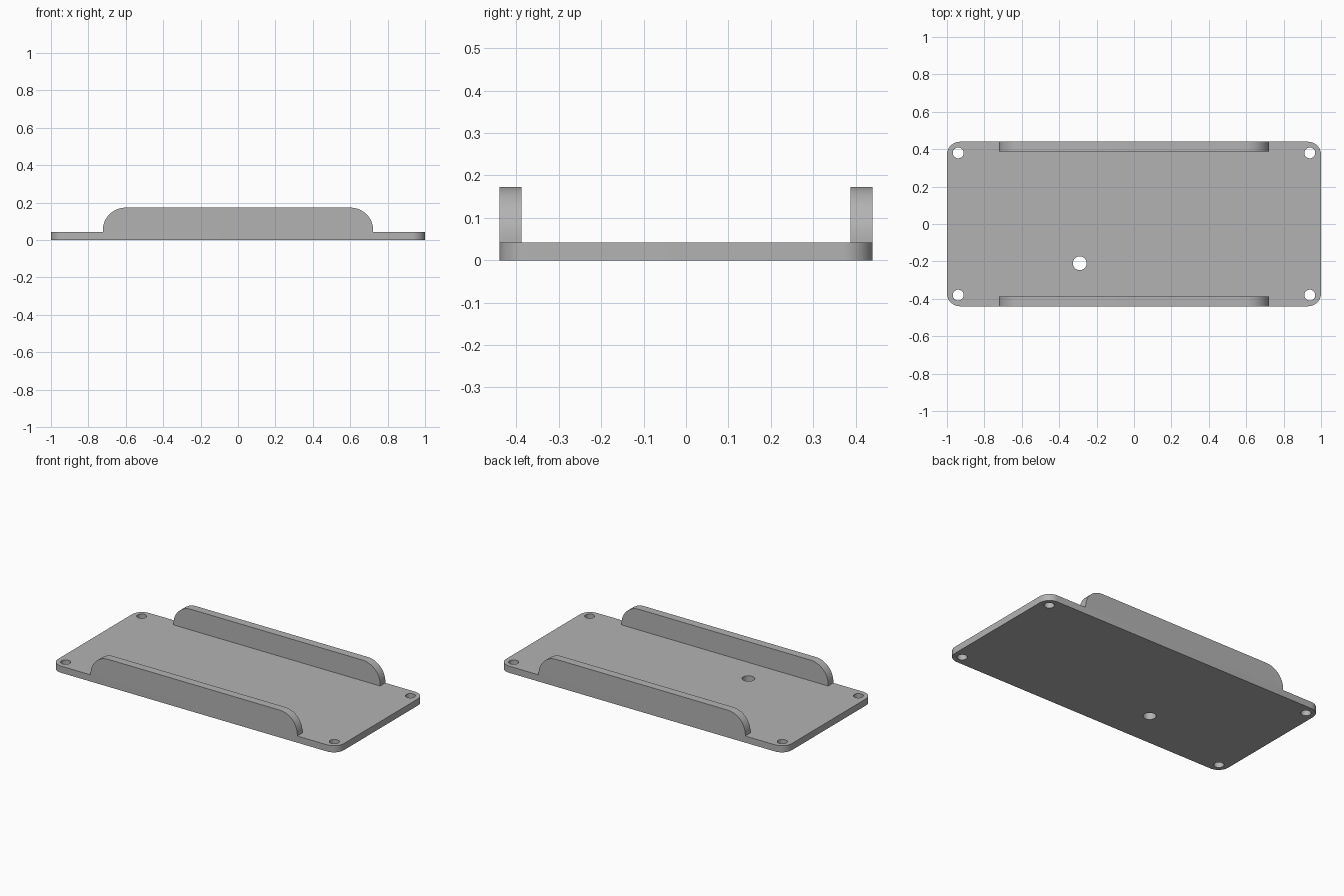
import bpy, bmesh
from math import sin, cos, pi, radians
from mathutils import Matrix

cube = bpy.data.objects.get("Cube")
if cube:
    bpy.data.objects.remove(cube, do_unlink=True)

LENGTH, WIDTH, PLATE_H = 1.0, 0.44, 0.042    # half length, half width, thickness
RAIL_X, RAIL_T, RAIL_TOP, RAIL_R = 0.723, 0.052, 0.173, 0.122

grey = bpy.data.materials.new("plain grey")
grey.use_nodes = True
colour = (0.45, 0.45, 0.45, 1)
grey.diffuse_color = colour
grey.node_tree.nodes["Principled BSDF"].inputs["Base Color"].default_value = colour


def arc(cx, cy, r, start, end, steps):
    """Points along an arc, angles in degrees."""
    angles = [radians(start + (end - start) * i / steps) for i in range(steps + 1)]
    return [(cx + r * cos(a), cy + r * sin(a)) for a in angles]


def extruded(name, loops, depth, matrix):
    """Solid from closed outlines; inner outlines become holes."""
    curve = bpy.data.curves.new(name, "CURVE")
    curve.dimensions = "2D"
    curve.fill_mode = "BOTH"
    curve.extrude = depth / 2
    for loop in loops:
        spline = curve.splines.new("POLY")
        spline.points.add(len(loop) - 1)
        for point, (x, y) in zip(spline.points, loop):
            point.co = (x, y, 0, 1)
        spline.use_cyclic_u = True
    temp = bpy.data.objects.new(name + " outline", curve)
    bpy.context.collection.objects.link(temp)
    bpy.context.view_layer.update()
    mesh = bpy.data.meshes.new_from_object(
        temp.evaluated_get(bpy.context.evaluated_depsgraph_get()))
    bpy.data.objects.remove(temp, do_unlink=True)
    bpy.data.curves.remove(curve)

    bm = bmesh.new()
    bm.from_mesh(mesh)
    bmesh.ops.remove_doubles(bm, verts=bm.verts, dist=0.0001)
    bmesh.ops.transform(bm, matrix=matrix, verts=bm.verts)
    bmesh.ops.recalc_face_normals(bm, faces=bm.faces)
    bm.to_mesh(mesh)
    bm.free()
    mesh.name = name
    mesh.materials.clear()
    mesh.materials.append(grey)
    obj = bpy.data.objects.new(name, mesh)
    bpy.context.collection.objects.link(obj)
    bpy.ops.object.select_all(action="DESELECT")
    obj.select_set(True)
    bpy.context.view_layer.objects.active = obj
    bpy.ops.object.shade_smooth_by_angle(angle=radians(30))
    return obj


# Base plate with rounded corners, four screw holes and one cable hole
corner = 0.07
outline = []
for i, (sx, sy) in enumerate([(1, 1), (-1, 1), (-1, -1), (1, -1)]):
    outline += arc(sx * (LENGTH - corner), sy * (WIDTH - corner), corner,
                   90 * i, 90 * i + 90, 12)
holes = [arc(x, y, 0.029, 0, 360, 32)[:-1] for x in (-0.94, 0.94) for y in (-0.38, 0.38)]
holes.append(arc(-0.29, -0.21, 0.037, 0, 360, 40)[:-1])
extruded("base_plate", [outline] + holes, PLATE_H,
         Matrix.Translation((0, 0, PLATE_H / 2)))

# Side rails with rounded upper ends, flush with the plate's long edges
cx, cz = RAIL_X - RAIL_R, RAIL_TOP - RAIL_R
profile = [(-RAIL_X, PLATE_H), (RAIL_X, PLATE_H)]
profile += arc(cx, cz, RAIL_R, 0, 90, 16) + arc(-cx, cz, RAIL_R, 90, 180, 16)
for name, side in (("front_rail", -1), ("back_rail", 1)):
    place = Matrix.Translation((0, side * (WIDTH - RAIL_T / 2), 0))
    extruded(name, [profile], RAIL_T, place @ Matrix.Rotation(pi / 2, 4, "X"))
